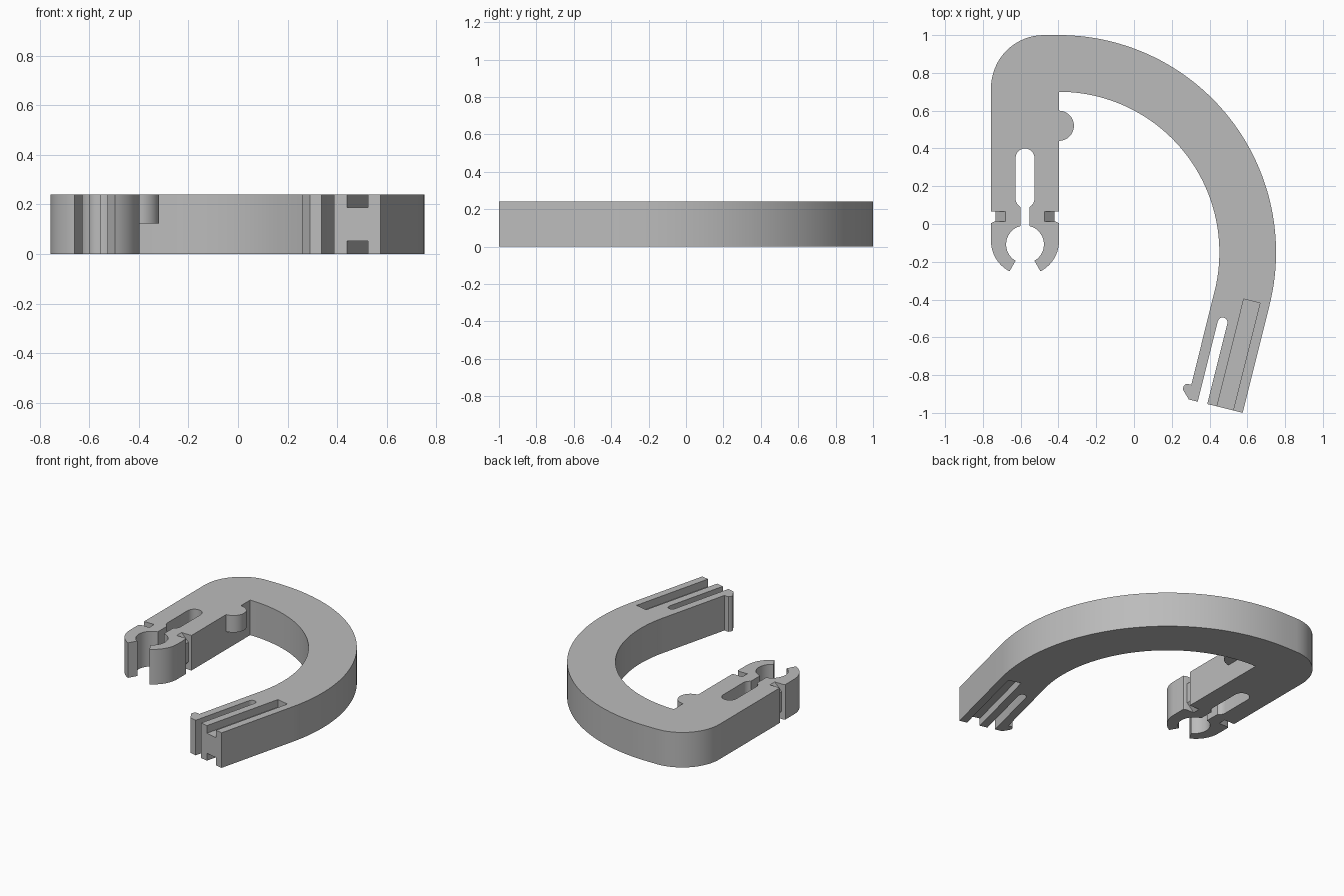
import bpy, bmesh, math

if "Cube" in bpy.data.objects:
    bpy.data.objects.remove(bpy.data.objects["Cube"])

H = 0.24                      # thickness of the whole part
CX, CY = -0.398, -0.15        # centre of the big arc
TILT = math.radians(14)       # lean of the straight arm
MX = -0.577                   # middle line of the clip

grey = bpy.data.materials.new("grey plastic")
grey.diffuse_color = (0.5, 0.5, 0.5, 1)
grey.use_nodes = True
grey.node_tree.nodes["Principled BSDF"].inputs["Base Color"].default_value = grey.diffuse_color


def arc(cx, cy, r, a0, a1, n):
    """Points on an arc, angles in degrees."""
    out = []
    for i in range(n + 1):
        a = math.radians(a0 + (a1 - a0) * i / n)
        out.append((cx + r * math.cos(a), cy + r * math.sin(a)))
    return out


def arm(u, v):
    """u = distance across from the arc centre, v = distance along the arm."""
    c, s = math.cos(TILT), math.sin(TILT)
    return (CX + u * c - v * s, CY - u * s - v * c)


def prism(name, pts, z0, z1, upright=False, y0=0, y1=0):
    """Extrude an xy outline in z, or an xz outline in y when upright."""
    bm = bmesh.new()
    if upright:
        vs, move = [bm.verts.new((x, y0, z)) for x, z in pts], (0, y1 - y0, 0)
    else:
        vs, move = [bm.verts.new((x, y, z0)) for x, y in pts], (0, 0, z1 - z0)
    face = bm.faces.new(vs)
    ext = bmesh.ops.extrude_face_region(bm, geom=[face], use_keep_orig=True)
    moved = [g for g in ext["geom"] if isinstance(g, bmesh.types.BMVert)]
    bmesh.ops.translate(bm, verts=moved, vec=move)
    bmesh.ops.recalc_face_normals(bm, faces=bm.faces)
    me = bpy.data.meshes.new(name)
    bm.to_mesh(me)
    bm.free()
    me.materials.append(grey)
    ob = bpy.data.objects.new(name, me)
    bpy.context.collection.objects.link(ob)
    return ob


def smooth(ob):
    bpy.ops.object.select_all(action='DESELECT')
    ob.select_set(True)
    bpy.context.view_layer.objects.active = ob
    bpy.ops.object.shade_smooth_by_angle(angle=math.radians(30))


# Hook body: upright block, big arc, straight arm with a split latch prong
body_pts = [(MX - 0.023, 0.065), (-0.757, 0.065)]
body_pts += arc(-0.477, 0.72, 0.28, 180, 90, 16)
body_pts += arc(CX, CY, 1.15, 90, -14, 56)
body_pts += [arm(1.15, 0.589), arm(0.957, 0.589)]
for i in range(9):            # rounded end of the arm slot
    a = math.pi * i / 8
    body_pts.append(arm(0.931 + 0.026 * math.cos(a), 0.15 - 0.026 * math.sin(a)))
body_pts += [arm(u, v) for u, v in (
    (0.905, 0.589), (0.856, 0.589), (0.813, 0.546), (0.812, 0.528),
    (0.818, 0.516), (0.83, 0.511), (0.85, 0.511))]
body_pts += arc(CX, CY, 0.85, -14, 90, 56)
body_pts += [(CX, 0.065), (MX + 0.023, 0.065)]
body_pts += arc(MX, 0.134, 0.05, -62.4, 0, 6)      # long slot in the block
body_pts += arc(MX, 0.35, 0.05, 0, 180, 14)
body_pts += arc(MX, 0.134, 0.05, 180, 242.4, 6)
body = prism("hook_body", body_pts, 0, H)

# Grooves along the top and bottom of the arm
groove = [arm(1.01, 0.003), arm(1.098, 0.003), arm(1.098, 0.7), arm(1.01, 0.7)]
for z0, z1 in ((0.188, 0.3), (-0.06, 0.052)):
    cutter = prism("groove_cutter", groove, z0, z1)
    mod = body.modifiers.new("groove", 'BOOLEAN')
    mod.operation, mod.solver, mod.object = 'DIFFERENCE', 'EXACT', cutter
    bpy.context.view_layer.objects.active = body
    bpy.ops.object.modifier_apply(modifier=mod.name)
    bpy.data.objects.remove(cutter)
smooth(body)

# Half-round stop inside the hook
smooth(prism("stop_bump", arc(CX, 0.52, 0.08, -90, 90, 20), 0.124, H))

# Clip jaws and the chamfered necks that carry them, one per side
for side, s in (("left", -1), ("right", 1)):
    jaw = [(0.023, 0.012), (0.165, 0.012), (0.18, 0.004)]
    jaw += arc(0, -0.09, 0.18, 0, -63, 14)
    jaw += arc(0, -0.108, 0.1, -60, 76.7, 24)
    smooth(prism(side + "_clip_jaw", [(MX + s * x, y) for x, y in jaw], 0, H))
    neck = [(0.023, 0), (0.104, 0), (0.156, 0.052),
            (0.156, H - 0.052), (0.104, H), (0.023, H)]
    prism(side + "_neck", [(MX + s * x, z) for x, z in neck], 0, 0,
          upright=True, y0=0.012, y1=0.065)
